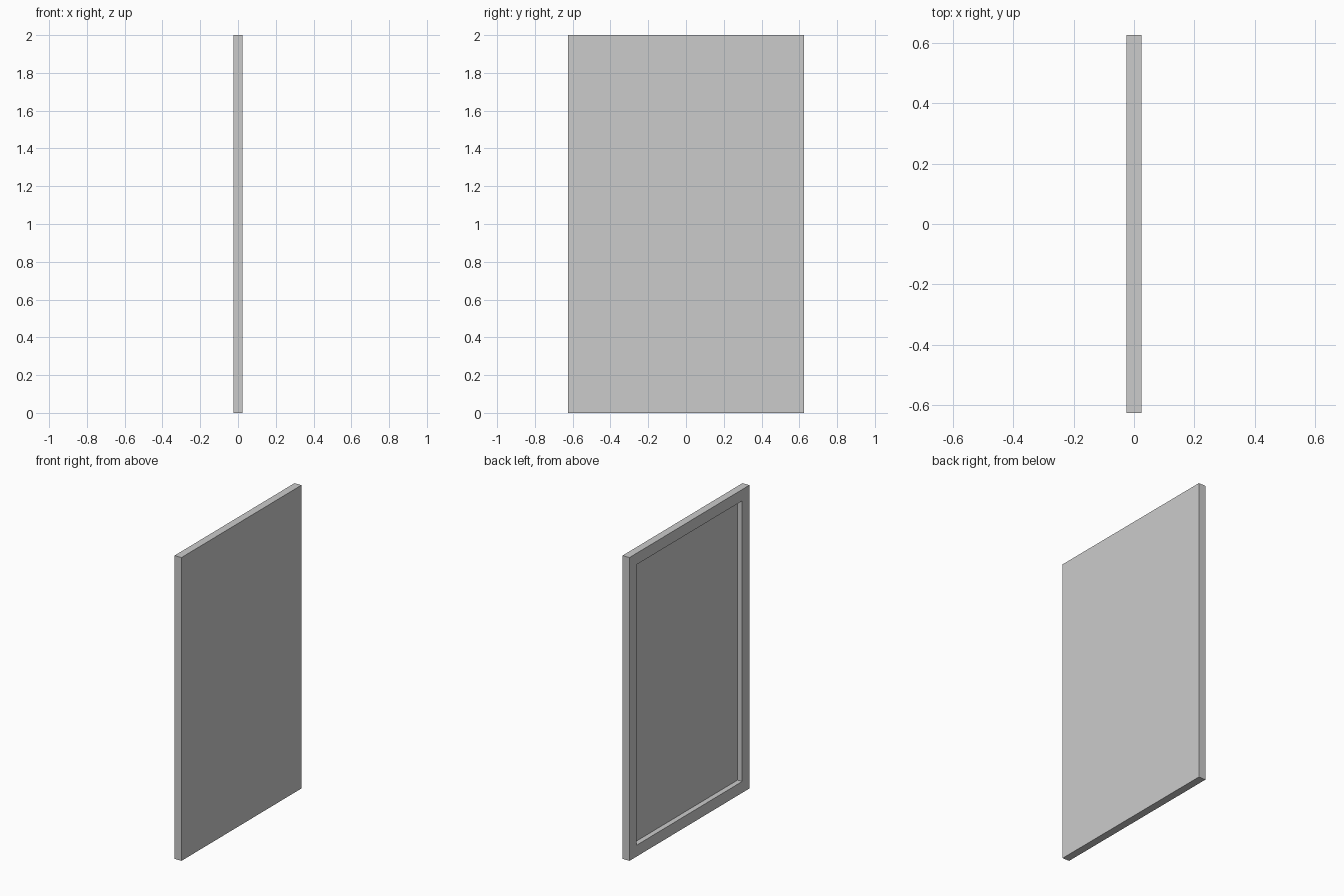
import bpy, bmesh
from mathutils import Matrix, Vector

if "Cube" in bpy.data.objects:
    bpy.data.objects.remove(bpy.data.objects["Cube"])

THICK, WIDTH, HEIGHT = 0.05, 1.25, 2.0
BORDER, DEPTH = 0.075, 0.034

# Upright slab standing on the ground
bm = bmesh.new()
bmesh.ops.create_cube(bm, size=1.0, matrix=Matrix.Translation((0, 0, HEIGHT / 2))
                      @ Matrix.Diagonal((THICK, WIDTH, HEIGHT, 1)))
bm.normal_update()

# Framed recess on the left (-x) face
face = next(f for f in bm.faces if f.normal.x < -0.9)
bmesh.ops.inset_region(bm, faces=[face], thickness=BORDER, use_even_offset=True)
floor = bmesh.ops.extrude_discrete_faces(bm, faces=[face])["faces"][0]
bmesh.ops.translate(bm, verts=floor.verts, vec=Vector((DEPTH, 0, 0)))
bmesh.ops.recalc_face_normals(bm, faces=bm.faces)

mesh = bpy.data.meshes.new("framed_panel")
bm.to_mesh(mesh)
bm.free()
bpy.context.collection.objects.link(bpy.data.objects.new("framed_panel", mesh))
